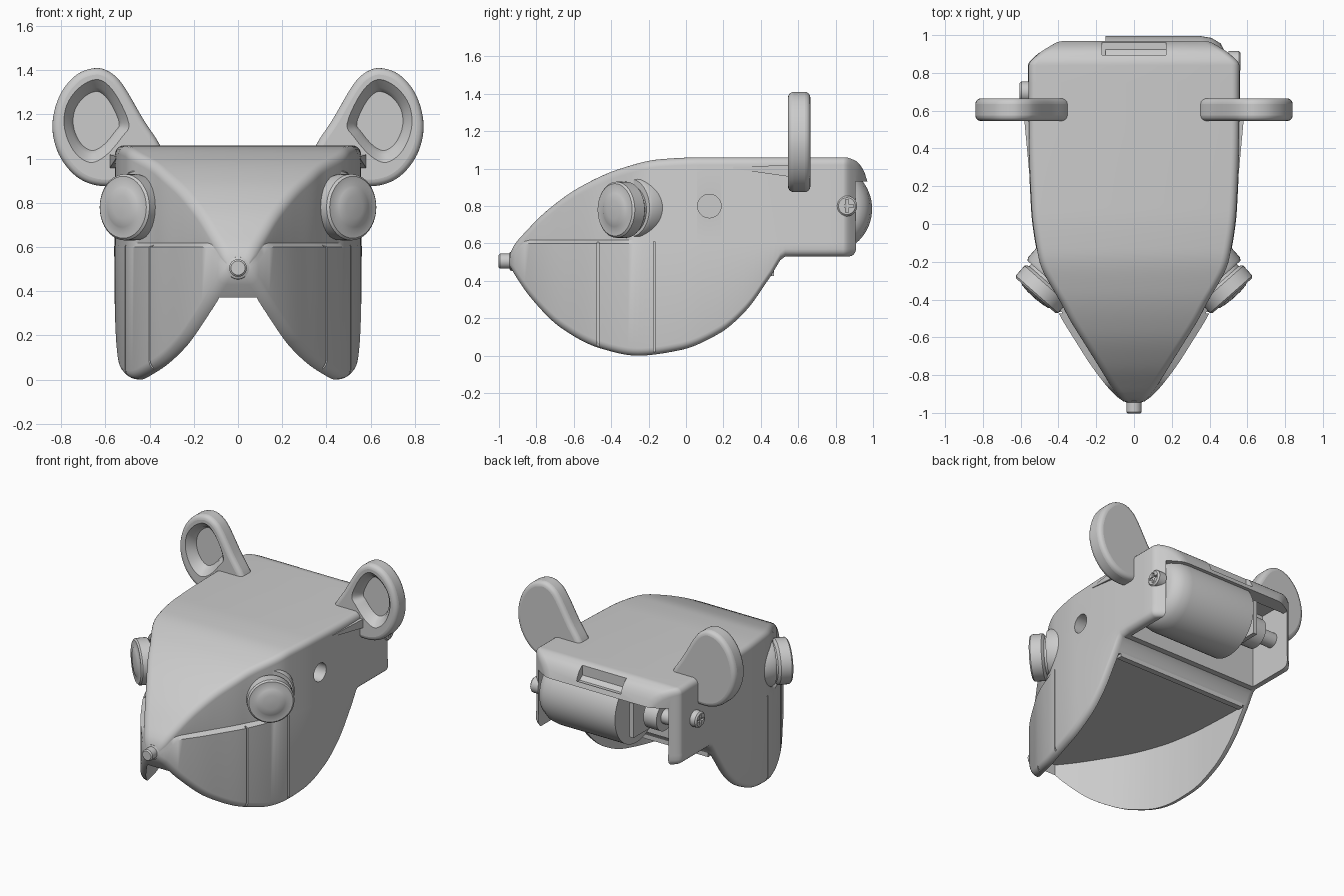
import bpy, bmesh, math
from mathutils import Vector

if "Cube" in bpy.data.objects:
    bpy.data.objects.remove(bpy.data.objects["Cube"])


def make(name, verts, faces, smooth=True):
    bm = bmesh.new()
    vs = [bm.verts.new(v) for v in verts]
    for f in faces:
        bm.faces.new([vs[i] for i in f])
    bmesh.ops.recalc_face_normals(bm, faces=bm.faces[:])
    me = bpy.data.meshes.new(name)
    bm.to_mesh(me)
    bm.free()
    ob = bpy.data.objects.new(name, me)
    bpy.context.collection.objects.link(ob)
    if smooth:
        shade(ob)
    return ob


def activate(ob):
    bpy.ops.object.select_all(action='DESELECT')
    ob.select_set(True)
    bpy.context.view_layer.objects.active = ob


def shade(ob):
    activate(ob)
    bpy.ops.object.shade_smooth_by_angle(angle=math.radians(35))


def loft(name, rings):
    n = len(rings[0])
    verts = [p for r in rings for p in r]
    faces = [(i * n + j, i * n + (j + 1) % n, (i + 1) * n + (j + 1) % n, (i + 1) * n + j)
             for i in range(len(rings) - 1) for j in range(n)]
    faces += [tuple(range(n)), tuple(range(len(verts) - n, len(verts)))]
    return make(name, verts, faces)


def box(name, lo, hi):
    (a, b, c), (d, e, f) = lo, hi
    return loft(name, [[(a, b, z), (d, b, z), (d, e, z), (a, e, z)] for z in (c, f)])


def lathe(name, profile, origin, direction, n=40):
    q = Vector(direction).to_track_quat('Z', 'Y')
    o = Vector(origin)
    return loft(name, [[o + q @ Vector((r * math.cos(2 * math.pi * k / n),
                                        r * math.sin(2 * math.pi * k / n), h))
                        for k in range(n)] for r, h in profile])


def cut(ob, *cutters):
    """Subtract each cutter; fall back to another solver if the result is empty."""
    for c in cutters:
        c.hide_render = True
        for solver in ('EXACT', 'MANIFOLD', 'FLOAT'):
            backup = ob.data.copy()
            m = ob.modifiers.new('cut', 'BOOLEAN')
            m.operation, m.solver, m.object = 'DIFFERENCE', solver, c
            activate(ob)
            bpy.ops.object.modifier_apply(modifier=m.name)
            if len(ob.data.polygons) > len(backup.polygons) * .4:
                break
            ob.data = backup
        bpy.data.objects.remove(c)
    shade(ob)


def curve(pts):
    """Monotone smooth interpolation through (y, value) points."""
    s = [(q[1] - p[1]) / (q[0] - p[0]) for p, q in zip(pts, pts[1:])]
    t = [s[0]] + [2 * a * b / (a + b) if a * b > 0 else 0 for a, b in zip(s, s[1:])] + [s[-1]]

    def f(y):
        i = 0
        while i < len(s) - 1 and y > pts[i + 1][0]:
            i += 1
        h = pts[i + 1][0] - pts[i][0]
        u = min(1, max(0, (y - pts[i][0]) / h))
        return ((2*u**3 - 3*u*u + 1) * pts[i][1] + (u**3 - 2*u*u + u) * h * t[i]
                + (3*u*u - 2*u**3) * pts[i + 1][1] + (u**3 - u*u) * h * t[i + 1])
    return f


def closed_spline(p, k=5):
    out, n = [], len(p)
    for i in range(n):
        a, b, c, d = (Vector(p[(i + j) % n]) for j in (-1, 0, 1, 2))
        for j in range(k):
            u = j / k
            out.append(0.5 * (2*b + (c - a)*u + (2*a - 5*b + 4*c - d)*u*u + (3*b - a - 3*c + d)*u**3))
    return out


# Head profiles along y: top, bottom, half width, depth of the brow recess
top = curve([(-.94, .55), (-.92, .59), (-.86, .66), (-.75, .77), (-.57, .90), (-.35, 1.0), (-.14, 1.05),
             (.07, 1.06), (.85, 1.06), (.91, 1.04), (.95, .99), (.97, .93)])
bottom = curve([(-.94, .475), (-.92, .44), (-.83, .31), (-.67, .15), (-.46, .04), (-.26, 0), (-.03, .03),
                (.18, .12), (.32, .24), (.45, .42), (.53, .53), (.85, .53), (.97, .54)])
width = curve([(-.94, .055), (-.92, .085), (-.78, .205), (-.62, .31), (-.47, .40), (-.32, .465),
               (-.17, .51), (.08, .545), (.5, .56), (.84, .561), (.9, .51), (.97, .4)])
recess = curve([(-.94, .003), (-.85, .025), (-.7, .04), (-.45, .04), (-.2, .003), (1, .003)])


def section(y):
    t, b, w, d = top(y), bottom(y), width(y), recess(y)
    r = min(.04, (t - b) / 3, w / 2)
    arc = [math.radians(18 * k) for k in range(6)]
    half = [(w - r + r * math.sin(a), b + r - r * math.cos(a)) for a in arc]
    zs = max(b + r + .003, min(.6, t - r - .025))
    half += [(w, zs), (w - d, zs + .018)]
    half += [(w - d - r + r * math.cos(a), t - r + r * math.sin(a)) for a in arc]
    return [(x, y, z) for x, z in half] + [(-x, y, z) for x, z in reversed(half)]


ys = [-.94 + 1.47 * i / 56 for i in range(57)] + [.6, .75, .84] + [.85 + .12 * i / 8 for i in range(9)]
head = loft('head_shell', [section(y) for y in ys])

# Underside cavity, rear compartment, latch slot, side hole
cy = [-.875 + 1.475 * i / 30 for i in range(31)]
plan = [(width(y) - .045, y) for y in cy] + [(.045 - width(y), y) for y in reversed(cy)]
cut(head,
    loft('cavity_cutter', [[(x, y, z) for x, y in plan] for z in (-.2, .445)]),
    box('pocket_cutter', (-.5, .57, .3), (.5, .87, 1.0)),
    box('rear_cutter', (-.499, .8, .29), (.499, 1.2, .93)),
    box('rear_edge_cutter', (-.7, .925, .28), (.7, 1.21, .929)),
    box('slot_cutter', (-.17, .895, .955), (.17, .96, 1.2)),
    lathe('hole_cutter', [(.063, 0), (.063, .3)], (.44, .125, .8), (1, 0, 0)))

# Panel seams on the cheeks
for s in (-1, 1):
    for y in (-.47, -.17):
        a, b = sorted((s * (width(y) - .018), s * .8))
        cut(head, box('seam_cutter', (a, y - .005, .02), (b, y + .005, .61)))

# Eyes on angled sockets, ears with scooped fronts, ear fairings
ear_pts = [(.345, 1.04), (.43, 1.18), (.515, 1.325), (.57, 1.385), (.64, 1.41), (.73, 1.38), (.805, 1.29),
           (.84, 1.16), (.82, 1.04), (.76, .945), (.68, .89), (.58, .875), (.48, .9), (.38, .97)]
scoop_pts = [(.50, 1.16), (.56, 1.29), (.63, 1.35), (.71, 1.32), (.77, 1.24), (.78, 1.14),
             (.74, 1.04), (.67, .99), (.60, 1.02), (.53, 1.10)]
for s, side in ((1, 'right'), (-1, 'left')):
    d = Vector((s * .66, -.75, 0)).normalized()
    face = Vector((s * .52, -.38, .78))
    lathe('eye_' + side, [(.13, -.14), (.13, -.095), (.14, -.09), (.15, -.08), (.15, -.01), (.14, 0),
                          (.10, 0), (.09, .006), (.05, .012), (.01, .014)], face, d)
    lathe('eye_socket_' + side, [(.165, -.21), (.165, -.125), (.155, -.11), (.12, -.11)],
          face + Vector((0, 0, .01)), d)

    out = closed_spline(ear_pts)
    ear = loft('ear_' + side, [[(s * p.x, y, p.y) for p in out] for y in (.545, .665)])
    m = ear.modifiers.new('round', 'BEVEL')
    m.width, m.segments, m.angle_limit = .03, 4, math.radians(60)
    activate(ear)
    bpy.ops.object.modifier_apply(modifier=m.name)
    c = Vector((.645, 1.17))
    sc = closed_spline(scoop_pts)
    cut(ear, loft('scoop_cutter', [[(s * q.x, y, q.y) for q in [c + (p - c) * k for p in sc]]
                                   for k, y in ((1.1, .53), (1.02, .55), (.84, .575), (.74, .61))]))
    loft('ear_fairing_' + side, [[(s * .5, y, z0), (s * x, y, z0), (s * x, y, z1), (s * .5, y, z1)]
                                 for y, x, z0, z1 in ((.25, .553, 1.0, 1.01), (.6, .585, .95, 1.02))])

# Nose
lathe('nose', [(.055, 0), (.05, .04), (.04, .045), (.04, .095), (.032, .103)], (0, -.9, .505), (0, -1, 0))

# Rear roller cover with its axle and mechanism
lathe('roller', [(.24, 0), (.24, .5), (.23, .56), (.2, .61), (.16, .63)], (-.15, .755, .785), (1, 0, 0), 64)
lathe('axle', [(.05, 0), (.05, 1.04)], (-.52, .755, .785), (1, 0, 0), 24)
lathe('roller_collar', [(.1, 0), (.1, .1)], (-.37, .755, .785), (1, 0, 0), 32)
box('mechanism_plate', (-.24, .62, .66), (-.21, .92, .9))

# Cross-head screws
for s, x, y, side in ((1, .5, .86, 'right'), (-1, -.54, .70, 'left')):
    screw = lathe('screw_' + side, [(.055, 0), (.055, .055), (.045, .065)], (x, y, .8), (s, 0, 0), 28)
    a, b = sorted((x + s * .05, x + s * .1))
    cut(screw, box('slot_a', (a, y - .008, .765), (b, y + .008, .835)),
        box('slot_b', (a, y - .035, .792), (b, y + .035, .808)))

# Underside rib
box('underside_rib', (-.5, .43, .425), (.5, .47, .5))
